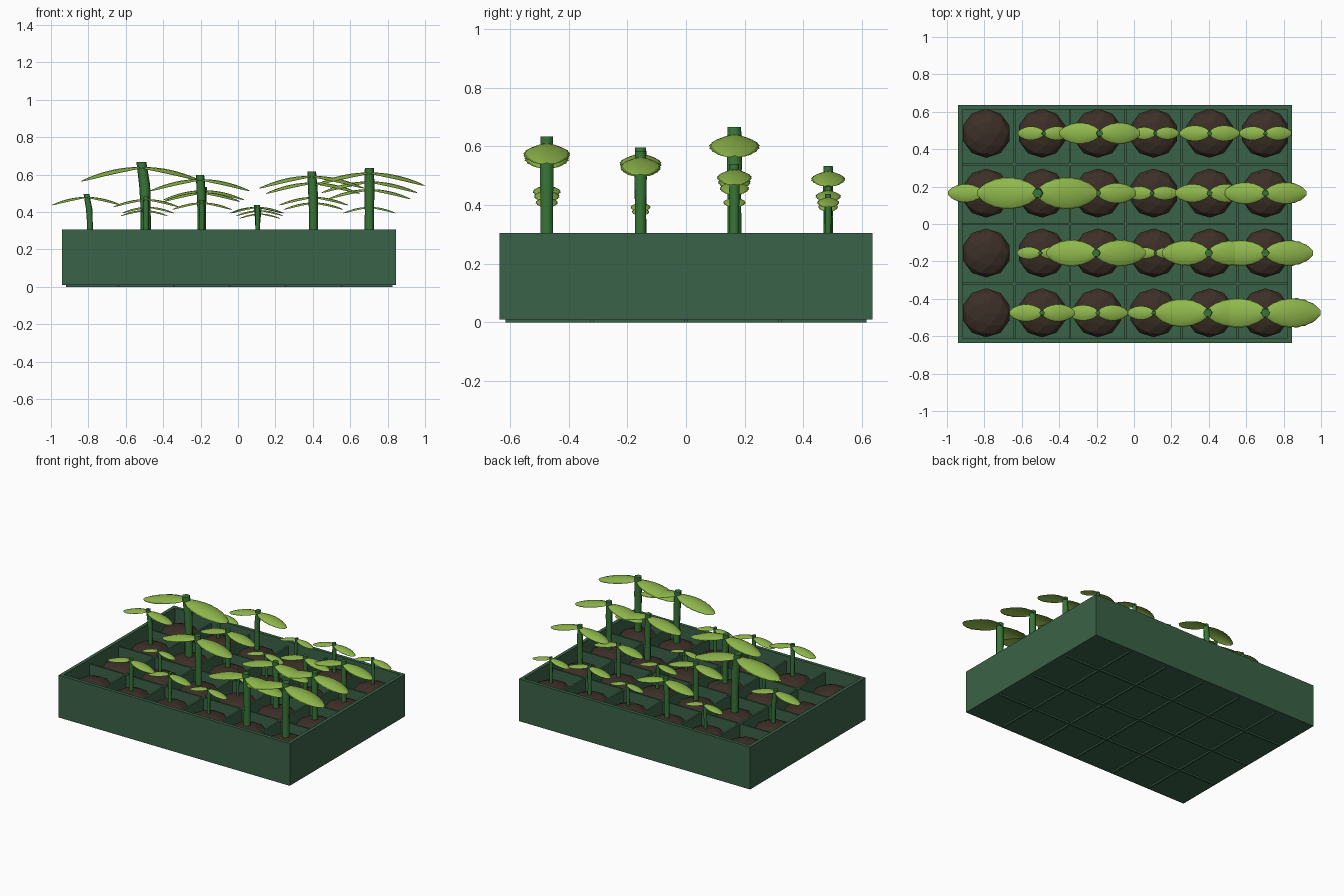
import bpy, bmesh, math
from mathutils import Vector

cube = bpy.data.objects.get("Cube")
if cube:
    bpy.data.objects.remove(cube, do_unlink=True)


def material(name, r, g, b):
    lin = [((c / 255 + 0.055) / 1.055) ** 2.4 for c in (r, g, b)]
    m = bpy.data.materials.new(name)
    m.use_nodes = True
    m.diffuse_color = (*lin, 1)
    shader = m.node_tree.nodes["Principled BSDF"]
    shader.inputs["Base Color"].default_value = (*lin, 1)
    shader.inputs["Roughness"].default_value = 0.8
    return m


TRAY = material("tray green", 58, 98, 71)
SOIL = material("soil brown", 60, 47, 39)
STEM = material("stem green", 56, 118, 56)
LEAF = material("leaf green", 144, 184, 76)
RIM = material("leaf edge green", 100, 135, 48)


def finish(bm, name, mats, smooth=False):
    mesh = bpy.data.meshes.new(name)
    for f in bm.faces:
        f.smooth = smooth
    bm.to_mesh(mesh)
    bm.free()
    for m in mats:
        mesh.materials.append(m)
    obj = bpy.data.objects.new(name, mesh)
    bpy.context.collection.objects.link(obj)
    return obj


def box(name, lo, hi):
    bm = bmesh.new()
    bmesh.ops.create_cube(bm, size=1)
    lo, hi = Vector(lo), Vector(hi)
    for v in bm.verts:
        v.co = (lo + hi) / 2 + v.co * (hi - lo)
    return finish(bm, name, [TRAY])


# Tray: open box with inset top face pushed down to the floor
LEFT, RIGHT, HALF_Y, TOP = -0.94, 0.845, 0.636, 0.305
bm = bmesh.new()
bmesh.ops.create_cube(bm, size=1)
for v in bm.verts:
    v.co = ((LEFT + RIGHT) / 2 + v.co.x * (RIGHT - LEFT), v.co.y * 2 * HALF_Y,
            TOP if v.co.z > 0 else 0.01)
lid = max(bm.faces, key=lambda f: f.calc_center_median().z)
bmesh.ops.inset_region(bm, faces=[lid], thickness=0.033)
well = bmesh.ops.extrude_face_region(bm, geom=[lid])
for v in (g for g in well["geom"] if isinstance(g, bmesh.types.BMVert)):
    v.co.z = 0.03
if lid.is_valid:
    bmesh.ops.delete(bm, geom=[lid], context="FACES")
bmesh.ops.recalc_face_normals(bm, faces=bm.faces)
finish(bm, "tray", [TRAY])

# Thin dividers that show slightly beneath the tray
PITCH_X, PITCH_Y = 0.2985, 0.32
COLUMNS = [-0.79 + PITCH_X * i for i in range(6)]
ROWS = [PITCH_Y * (1.5 - j) + 0.005 for j in range(4)]
T, DIV_TOP = 0.006, 0.27
for i, x in enumerate(COLUMNS[:-1]):
    x += PITCH_X / 2
    box(f"cross_divider_{i}", (x - T, -0.616, 0), (x + T, 0.616, DIV_TOP))
for j in range(3):
    y = PITCH_Y * (1 - j)
    box(f"long_divider_{j}", (LEFT + 0.02, y - T, 0), (RIGHT - 0.02, y + T, DIV_TOP))

# Soil mound in each cell
for j, y in enumerate(ROWS):
    for i, x in enumerate(COLUMNS):
        bm = bmesh.new()
        bmesh.ops.create_icosphere(bm, subdivisions=2, radius=0.131)
        for v in bm.verts:
            v.co = (x + v.co.x, y + v.co.y, 0.195 + v.co.z * 0.5)
        finish(bm, f"soil_{j}_{i}", [SOIL])


def grid_faces(bm, rings, closed):
    """Join consecutive rings of vertices with quads."""
    made = []
    for a, b in zip(rings, rings[1:]):
        n = len(a)
        for k in range(n if closed else n - 1):
            m = (k + 1) % n
            made.append((k, bm.faces.new((a[k], a[m], b[m], b[k]))))
    return made


def stem(name, base, tip, radius):
    bm = bmesh.new()
    rings = []
    for h, lean, r in ((0, 0, 1), (0.45, 0.1, 0.95), (0.72, 0.3, 1.05), (1, 1, 0.95)):
        cx = base.x + (tip.x - base.x) * lean
        cz = base.z + (tip.z - base.z) * h
        rings.append([bm.verts.new((cx + radius * r * math.cos(a),
                                    base.y + radius * r * math.sin(a), cz))
                      for a in (math.tau * k / 6 for k in range(6))])
    grid_faces(bm, rings, True)
    bm.faces.new(rings[-1])
    bm.faces.new(rings[0])
    bmesh.ops.recalc_face_normals(bm, faces=bm.faces)
    obj = finish(bm, name, [STEM], True)
    for p in obj.data.polygons:
        p.use_smooth = len(p.vertices) == 4


ACROSS = (-1, -0.87, -0.45, 0, 0.45, 0.87, 1)
STEPS = 14


def leaf(name, root, side, length):
    """Arched leaf with a jagged darker edge."""
    bm = bmesh.new()
    rings = []
    for s in range(STEPS + 1):
        t = s / STEPS
        u = 0.03 + 0.955 * t
        width = 0.275 * length * math.sin(math.pi * u) ** 0.58
        ring = []
        for c in ACROSS:
            jag = 0.94 if abs(c) == 1 and s % 2 else 1
            z = root.z - 0.23 * length * t ** 2.1 - 0.28 * width * c * c
            ring.append(bm.verts.new((root.x + side * length * t,
                                      root.y + width * c * jag, z)))
        rings.append(ring)
    for k, f in grid_faces(bm, rings, False):
        f.material_index = 1 if k in (0, len(ACROSS) - 2) else 0
        f.normal_update()
        if f.normal.z < 0:
            f.normal_flip()
    finish(bm, name, [LEAF, RIM], True)


# Seedlings, back row to front row: column, sideways lean, leaf length
PLANTS = (
    ((1, 0.01, 0.14), (2, 0.01, 0.215), (3, 0.01, 0.125), (4, 0, 0.16), (5, 0, 0.14)),
    ((0, -0.02, 0.185), (1, -0.025, 0.32), (2, 0, 0.205), (3, -0.01, 0.14),
     (4, 0, 0.185), (5, 0, 0.22)),
    ((1, -0.01, 0.125), (2, -0.01, 0.265), (3, 0.01, 0.11), (4, -0.005, 0.25),
     (5, 0, 0.255)),
    ((1, 0, 0.175), (2, 0, 0.16), (3, 0, 0.14), (4, -0.01, 0.28), (5, 0, 0.295)),
)
for j, row in enumerate(PLANTS):
    for i, lean, size in row:
        base = Vector((COLUMNS[i], ROWS[j], 0.22))
        tip = Vector((base.x + lean, base.y, 0.26 + 1.27 * size))
        stem(f"stem_{j}_{i}", base, tip, 0.088 * size)
        root = tip - Vector((0, 0, 0.08 * size))
        for label, side in (("left", 1), ("right", -1)):
            leaf(f"{label}_leaf_{j}_{i}", root, side, size)
